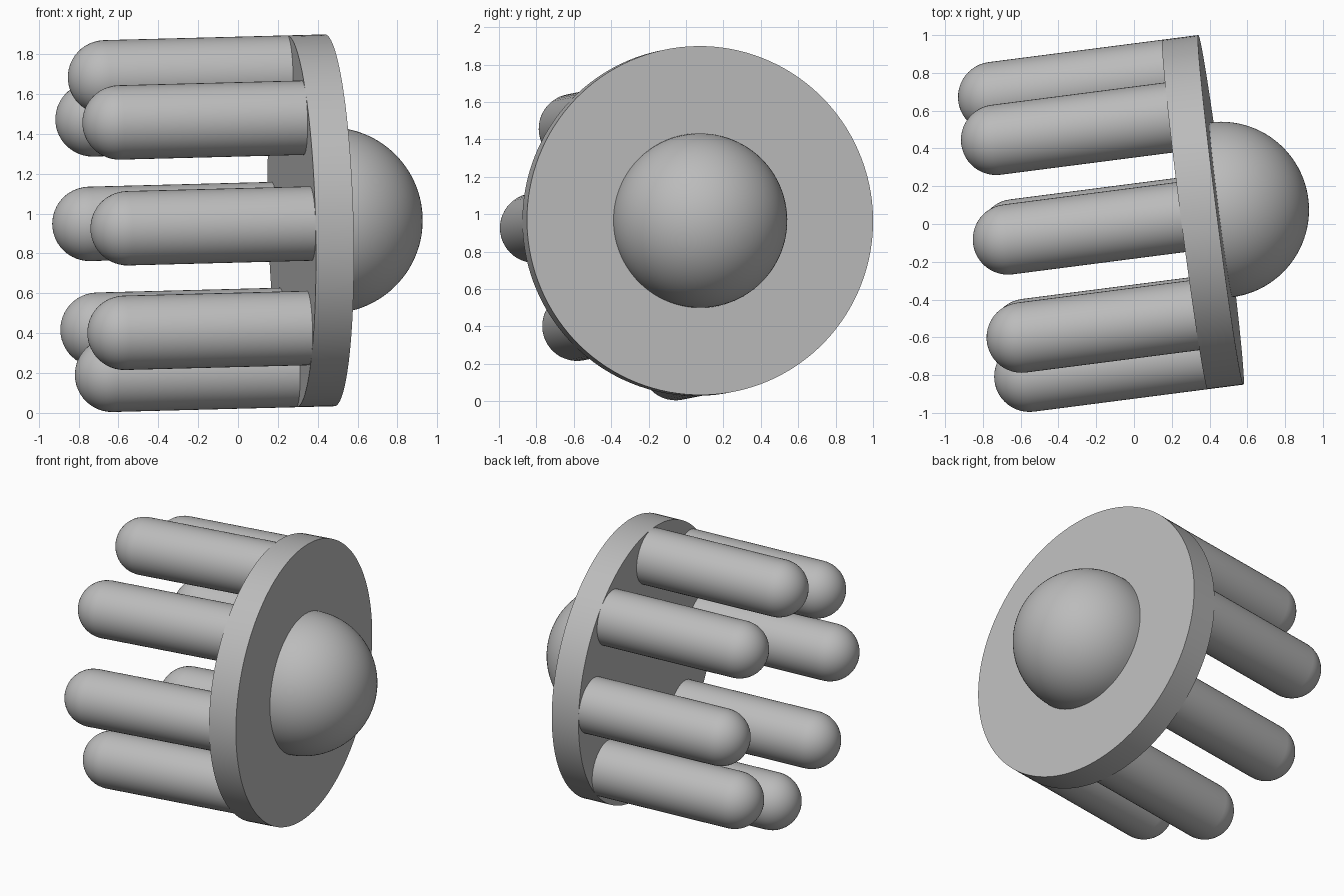
import bpy
import bmesh
from math import sin, cos, pi, radians
from mathutils import Matrix, Vector

cube = bpy.data.objects.get("Cube")
if cube:
    bpy.data.objects.remove(cube, do_unlink=True)

# One plain grey for every part
grey = bpy.data.materials.new("plain grey")
grey.use_nodes = True
colour = (0.5, 0.5, 0.5, 1)
grey.diffuse_color = colour
grey.node_tree.nodes["Principled BSDF"].inputs["Base Color"].default_value = colour

# Tilted frame: local z runs along the shared axis, origin at the outer face
axis = Vector((1, 0.129, 0.026)).normalized()
side = Vector((0, 1, 0.018))
side = (side - axis * side.dot(axis)).normalized()
up = axis.cross(side)
frame = Matrix((side, up, axis)).transposed().to_4x4()
frame.translation = (0.46, 0.075, 0.966)

RADIUS = 0.933
THICKNESS = 0.192
PIN_RADIUS = RADIUS * 0.2
PIN_LENGTH = 0.927


def lathe(name, profile, steps, offset=(0, 0, 0)):
    """Spin a (radius, height) profile round the local axis."""
    bm = bmesh.new()
    verts = [bm.verts.new((r, 0, h)) for r, h in profile]
    edges = [bm.edges.new(pair) for pair in zip(verts, verts[1:])]
    bmesh.ops.spin(bm, geom=verts + edges, cent=(0, 0, 0), axis=(0, 0, 1),
                   angle=2 * pi, steps=steps, use_duplicate=False)
    bmesh.ops.remove_doubles(bm, verts=bm.verts, dist=0.0001)
    bmesh.ops.recalc_face_normals(bm, faces=bm.faces)
    mesh = bpy.data.meshes.new(name)
    bm.to_mesh(mesh)
    bm.free()
    mesh.materials.append(grey)
    obj = bpy.data.objects.new(name, mesh)
    bpy.context.collection.objects.link(obj)
    obj.matrix_world = frame @ Matrix.Translation(offset)
    bpy.ops.object.select_all(action="DESELECT")
    obj.select_set(True)
    bpy.context.view_layer.objects.active = obj
    bpy.ops.object.shade_smooth_by_angle(angle=radians(30))
    return obj


def dome(radius, height, direction, rings):
    """Quarter arc from the rim to the pole."""
    angles = [pi / 2 * i / rings for i in range(rings + 1)]
    return [(radius * cos(a), height + direction * radius * sin(a)) for a in angles]


# Round plate
lathe("plate", [(0, -THICKNESS), (RADIUS, -THICKNESS), (RADIUS, 0), (0, 0)], 128)

# Half-ball on the outer face
lathe("dome", [(0, 0)] + dome(RADIUS / 2, 0, 1, 24), 96)

# Ring of round-ended pins on the inner face
for i in range(8):
    angle = i * pi / 4
    place = (0.8 * RADIUS * cos(angle), 0.8 * RADIUS * sin(angle), -THICKNESS)
    lathe(f"pin_{i + 1}", [(0, 0), (PIN_RADIUS, 0)] + dome(PIN_RADIUS, -PIN_LENGTH, -1, 12),
          48, place)
